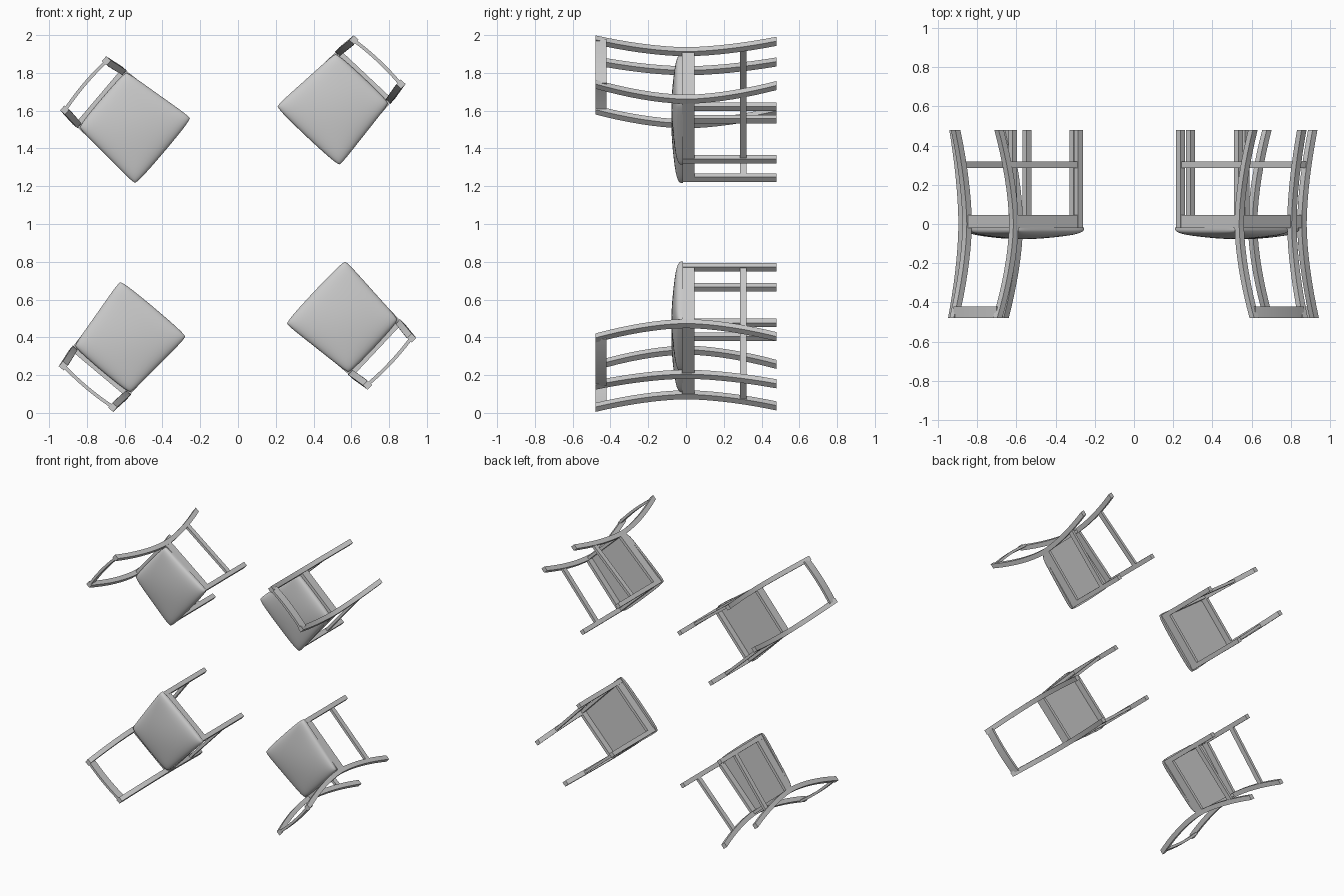
import bpy, bmesh, math
from mathutils import Matrix, Vector

if "Cube" in bpy.data.objects:
    bpy.data.objects.remove(bpy.data.objects["Cube"])

# Local chair frame: u = sideways, v = forward from the backrest, w = up
H = 0.48
# back centre x, z and facing angle of each chair
CHAIRS = [(-0.82, 1.745, -40.3), (0.75, 1.87, 226.8),
          (-0.805, 0.126, 50.0), (0.815, 0.26, 136.8)]


def finish(bm, name, smooth=None):
    """Turn the bmesh into one linked copy per chair."""
    bmesh.ops.recalc_face_normals(bm, faces=bm.faces)
    me = bpy.data.meshes.new(name)
    bm.to_mesh(me)
    bm.free()
    for i, (cx, cz, deg) in enumerate(CHAIRS):
        a = math.radians(deg)
        s, c = math.sin(a), math.cos(a)
        ob = bpy.data.objects.new(f"{name}_{i + 1}", me)
        bpy.context.collection.objects.link(ob)
        ob.matrix_world = Matrix(((s, c, 0, cx), (0, 0, -1, 0),
                                  (-c, s, 0, cz), (0, 0, 0, 1)))
        if smooth and i == 0:
            bpy.context.view_layer.objects.active = ob
            ob.select_set(True)
            bpy.ops.object.shade_smooth_by_angle(angle=math.radians(smooth))
            ob.select_set(False)


def skin(bm, rings):
    """Bridge matching rings of points and cap both ends."""
    vs = [[bm.verts.new(p) for p in r] for r in rings]
    n = len(vs[0])
    for a, b in zip(vs, vs[1:]):
        for i in range(n):
            j = (i + 1) % n
            bm.faces.new((a[i], a[j], b[j], b[i]))
    bm.faces.new(vs[0])
    bm.faces.new(vs[-1])


def board(bm, p, q, thick, w0, w1):
    """Upright board between two plan points p and q."""
    p, q = Vector(p), Vector(q)
    d = (q - p).normalized()
    n = Vector((-d.y, d.x)) * thick / 2
    skin(bm, [[(*(c + n), w0), (*(c - n), w0), (*(c - n), w1), (*(c + n), w1)]
              for c in (p, q)])


def square(u, v, w, t):
    h = t / 2
    return [(u - h, v - h, w), (u + h, v - h, w), (u + h, v + h, w), (u - h, v + h, w)]


def post(w):
    """Centre of the curved rear post at height w."""
    k = abs(w) / H
    return 0.184 - 0.013 * k ** 1.7, 0.115 - (0.098 if w > 0 else 0.088) * k ** 1.7


# Curved rear posts
for side, label in ((-1, "left"), (1, "right")):
    bm = bmesh.new()
    rings = []
    for i in range(17):
        w = -H + 2 * H * i / 16
        u, v = post(w)
        rings.append(square(side * u, v, w, 0.034))
    skin(bm, rings)
    finish(bm, f"{label}_rear_post", 30)

    # Straight front legs
    bm = bmesh.new()
    skin(bm, [square(side * 0.203, 0.532, w, 0.032) for w in (-H, 0.02)])
    finish(bm, f"{label}_front_leg")

    # Side stretchers
    bm = bmesh.new()
    u, v = post(-0.3)
    board(bm, (side * u, v), (side * 0.203, 0.532), 0.02, -0.32, -0.285)
    finish(bm, f"{label}_stretcher")

    # Side aprons
    bm = bmesh.new()
    board(bm, (side * 0.186, 0.115), (side * 0.205, 0.532), 0.022, -0.045, 0.02)
    finish(bm, f"{label}_apron")

# Front and rear aprons
for label, u, v in (("front", 0.203, 0.534), ("rear", 0.184, 0.117)):
    bm = bmesh.new()
    board(bm, (-u, v), (u, v), 0.022, -0.045, 0.02)
    finish(bm, f"{label}_apron")

# Bowed top rail
bm = bmesh.new()
rings = []
for i in range(13):
    k = -1 + i / 6
    u, v = 0.17 * k, 0.019 - 0.010 * (1 - k * k)
    rings.append([(u, v - 0.009, H - 0.06), (u, v + 0.009, H - 0.06),
                  (u, v + 0.009, H), (u, v - 0.009, H)])
skin(bm, rings)
finish(bm, "top_rail", 30)

# Seat panel under the cushion
bm = bmesh.new()
skin(bm, [[(-0.18, 0.12, w), (0.18, 0.12, w), (0.2, 0.53, w), (-0.2, 0.53, w)]
          for w in (0.0, 0.02)])
finish(bm, "seat_panel")

# Domed upholstered cushion
bm = bmesh.new()
N = 24


def cushion_point(i, j, top):
    s, t = (math.sin(math.pi / 2 * (-1 + 2 * k / N)) for k in (i, j))
    half = 0.195 + 0.036 * (t + 1) / 2
    corner = 1 - 0.03 * (s * t) ** 8
    u = s * half * corner
    v = 0.345 + 0.212 * t * corner + 0.005 * t * (1 - s * s)
    w = 0.017
    if top:
        edge = max(0, (1 - s ** 8) * (1 - t ** 8)) ** 0.4
        w += 0.012 + 0.026 * edge + 0.022 * (1 - s * s) * (1 - t * t)
    return u, v, w


grid = [[bm.verts.new(cushion_point(i, j, True)) for j in range(N + 1)]
        for i in range(N + 1)]
for i in range(N):
    for j in range(N):
        bm.faces.new((grid[i][j], grid[i + 1][j], grid[i + 1][j + 1], grid[i][j + 1]))
rim = ([(i, 0) for i in range(N)] + [(N, j) for j in range(N)]
       + [(i, N) for i in range(N, 0, -1)] + [(0, j) for j in range(N, 0, -1)])
low = [bm.verts.new(cushion_point(i, j, False)) for i, j in rim]
for k, (i, j) in enumerate(rim):
    m = (k + 1) % len(rim)
    bm.faces.new((grid[i][j], low[k], low[m], grid[rim[m][0]][rim[m][1]]))
bm.faces.new(low)
finish(bm, "seat_cushion", 50)
